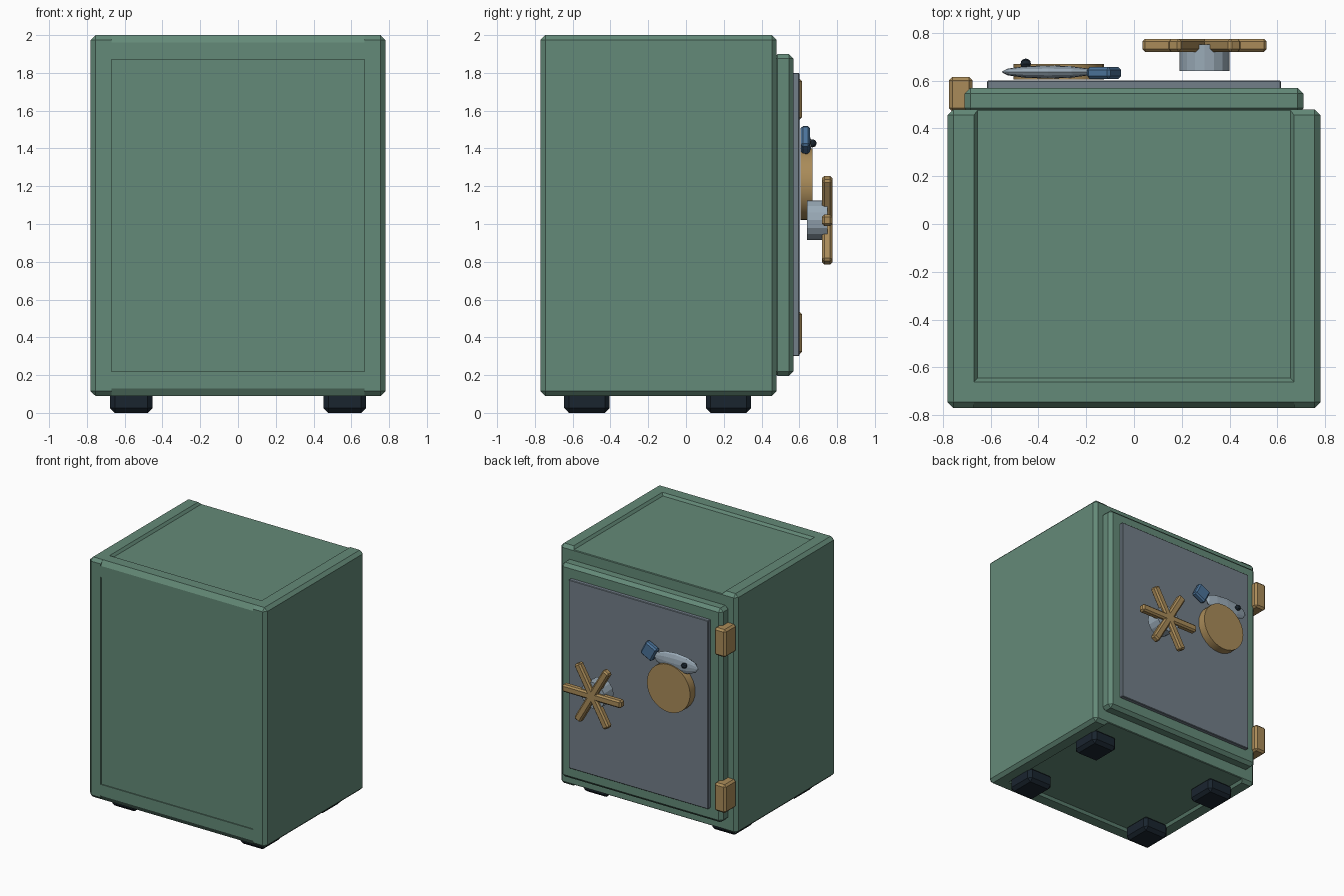
import bpy, bmesh, math
from mathutils import Matrix

if "Cube" in bpy.data.objects:
    bpy.data.objects.remove(bpy.data.objects["Cube"])


def material(name, rgb):
    m = bpy.data.materials.new(name)
    m.diffuse_color = (*rgb, 1)
    m.use_nodes = True
    m.node_tree.nodes["Principled BSDF"].inputs["Base Color"].default_value = m.diffuse_color
    return m


GREEN = material("green", (0.127, 0.254, 0.188))
STEEL = material("steel", (0.17, 0.21, 0.25))
SILVER = material("silver", (0.32, 0.40, 0.47))
BRASS = material("brass", (0.40, 0.26, 0.10))
BLUE = material("blue", (0.07, 0.17, 0.32))
DARK = material("dark", (0.01, 0.018, 0.028))


def finish(name, bm, mat=None):
    bmesh.ops.recalc_face_normals(bm, faces=bm.faces)
    me = bpy.data.meshes.new(name)
    bm.to_mesh(me)
    bm.free()
    ob = bpy.data.objects.new(name, me)
    bpy.context.collection.objects.link(ob)
    if mat:
        me.materials.append(mat)
    return ob


def box(name, x, y, z, mat=None, bevel=0.0, tilt=0.0):
    """Box from (min, max) ranges, chamfered, tilted about y."""
    bm = bmesh.new()
    bmesh.ops.create_cube(bm, size=1, matrix=Matrix.Diagonal((x[1]-x[0], y[1]-y[0], z[1]-z[0], 1)))
    if bevel:
        bmesh.ops.bevel(bm, geom=bm.edges[:], offset=bevel, segments=1, affect='EDGES')
    mid = [(a + b) / 2 for a, b in (x, y, z)]
    bm.transform(Matrix.Translation(mid) @ Matrix.Rotation(tilt, 4, 'Y'))
    return finish(name, bm, mat)


def disc(name, x, z, y, r, sides, mat):
    """Cylinder along y."""
    bm = bmesh.new()
    bmesh.ops.create_cone(bm, cap_ends=True, segments=sides, radius1=r, radius2=r, depth=y[1]-y[0])
    bm.transform(Matrix.Translation((x, (y[0]+y[1])/2, z)) @ Matrix.Rotation(math.pi/2, 4, 'X'))
    ob = finish(name, bm, mat)
    for p in ob.data.polygons:
        p.use_smooth = len(p.vertices) == 4 and sides > 20
    return ob


def ball(name, loc, scale, seg, rings, mat):
    """Low-poly sphere with its poles along x."""
    bm = bmesh.new()
    bmesh.ops.create_uvsphere(bm, u_segments=seg, v_segments=rings, radius=1)
    bm.transform(Matrix.Translation(loc) @ Matrix.Diagonal((*scale, 1)) @ Matrix.Rotation(math.pi/2, 4, 'Y'))
    return finish(name, bm, mat)


def cut(target, cutter):
    m = target.modifiers.new(cutter.name, 'BOOLEAN')
    m.operation, m.solver, m.object = 'DIFFERENCE', 'EXACT', cutter
    cutter.hide_render = True
    bpy.context.view_layer.update()
    dg = bpy.context.evaluated_depsgraph_get()
    me = bpy.data.meshes.new_from_object(target.evaluated_get(dg))
    target.modifiers.clear()
    target.data = me
    bpy.data.objects.remove(cutter)


def recess_cutter(name, zc, s):
    """Sloped-wall tray running out of the door side; s = +1 up, -1 down."""
    bm = bmesh.new()
    rings = []
    for dz, w, yf in ((-0.02, 0.655, -0.645), (0.0, 0.67, -0.66), (0.05, 0.67, -0.66)):
        rings.append([bm.verts.new((px, py, zc + s*dz))
                      for px, py in ((-w, yf), (w, yf), (w, 0.6), (-w, 0.6))])
    for a, b in zip(rings, rings[1:]):
        for i in range(4):
            j = (i + 1) % 4
            bm.faces.new((a[i], a[j], b[j], b[i]))
    bm.faces.new(rings[0])
    bm.faces.new(rings[-1])
    return finish(name, bm)


def edge_cutter(name, zc, s):
    """Steeper chamfer along the front edge between the corners."""
    bm = bmesh.new()
    prof = [(-0.77, zc - s*0.04), (-0.745, zc), (-0.745, zc + s*0.05), (-0.82, zc + s*0.05), (-0.82, zc - s*0.04)]
    a, b = [[bm.verts.new((x, y, z)) for y, z in prof] for x in (-0.67, 0.67)]
    for i in range(5):
        j = (i + 1) % 5
        bm.faces.new((a[i], a[j], b[j], b[i]))
    bm.faces.new(a)
    bm.faces.new(b)
    return finish(name, bm)


# Safe body with shallow panels
body = box("body", (-0.78, 0.78), (-0.77, 0.48), (0.09, 2.0), GREEN, 0.025)
cut(body, box("front_panel_cut", (-0.67, 0.67), (-0.9, -0.762), (0.22, 1.87)))
for zc, s in ((2.0, 1), (0.09, -1)):
    cut(body, recess_cutter("tray_cut", zc, s))
    cut(body, edge_cutter("edge_cut", zc, s))

# Door and steel face plate
box("door", (-0.71, 0.71), (0.46, 0.57), (0.195, 1.9), GREEN, 0.025)
box("door_plate", (-0.615, 0.615), (0.565, 0.6), (0.3, 1.8), STEEL, 0.004)

# Hinges
for name, z in (("lower_hinge", (0.31, 0.535)), ("upper_hinge", (1.55, 1.77))):
    box(name, (-0.775, -0.675), (0.47, 0.615), z, BRASS, 0.015)

# Feet
for sx in (-1, 1):
    for y in (-0.525, 0.225):
        box("foot", (sx*0.565 - 0.112, sx*0.565 + 0.112), (y - 0.12, y + 0.12), (0, 0.12), DARK, 0.025)

# Spoked handle on its hub
disc("handle_hub", 0.295, 1.02, (0.64, 0.75), 0.105, 16, SILVER)
for i in range(3):
    box("handle_bar", (0.035, 0.555), (0.72, 0.775), (0.99, 1.05), BRASS, 0.012, i*math.pi/3)

# Round brass dial
disc("dial", -0.315, 1.21, (0.605, 0.67), 0.19, 28, BRASS)

# Fish ornament: body, tail, eye
ball("fish_body", (-0.36, 0.636, 1.415), (0.195, 0.028, 0.075), 12, 6, SILVER)
box("fish_tail", (-0.18, -0.07), (0.607, 0.657), (1.385, 1.505), BLUE, 0.012, math.radians(-27))
ball("fish_eye", (-0.453, 0.67, 1.427), (0.022, 0.022, 0.022), 8, 6, DARK)
